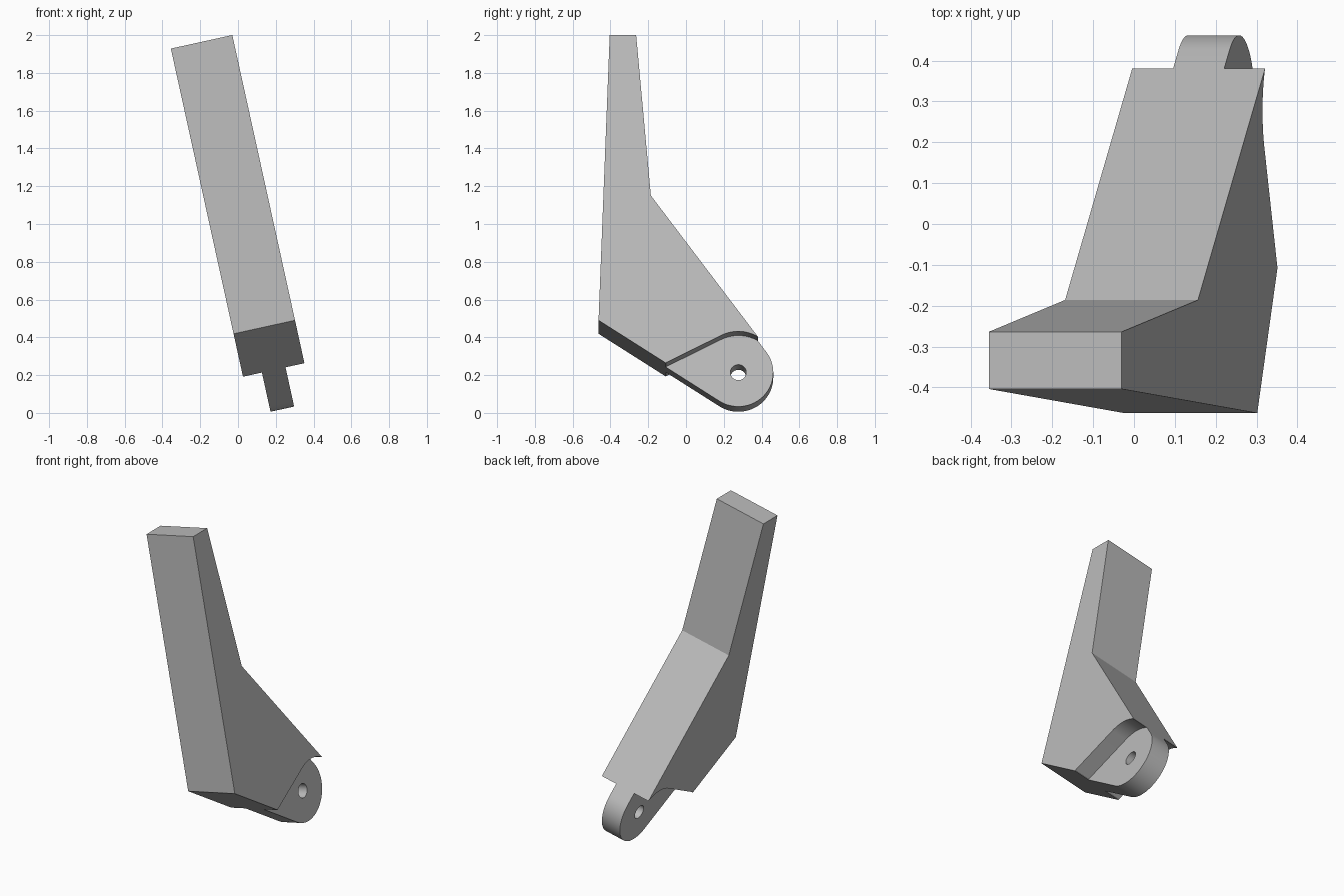
import bpy, bmesh
from math import radians, sin, cos

cube = bpy.data.objects.get("Cube")
if cube:
    bpy.data.objects.remove(cube, do_unlink=True)

TILT = radians(-12.4)
MID, HALF, TANG = 0.2335, 0.1665, 0.064   # centre plane, half widths
PY, PW = 0.277, 0.154                     # pivot centre

grey = bpy.data.materials.new("plain grey")
grey.use_nodes = True
grey.diffuse_color = (0.5, 0.5, 0.5, 1)
grey.node_tree.nodes["Principled BSDF"].inputs["Base Color"].default_value = (0.5, 0.5, 0.5, 1)


def arc(radius, start, end, steps):
    """Points on a circle around the pivot, angles in degrees."""
    angles = [radians(start + (end - start) * i / steps) for i in range(steps + 1)]
    return [(PY + radius * cos(a), PW + radius * sin(a)) for a in angles]


def slab(name, profile, x0, x1):
    """Extrude a side profile across the width, leaning with the arm."""
    bm = bmesh.new()
    face = bm.faces.new([bm.verts.new((x0, y, w)) for y, w in profile])
    ext = bmesh.ops.extrude_face_region(bm, geom=[face])
    moved = [g for g in ext["geom"] if isinstance(g, bmesh.types.BMVert)]
    bmesh.ops.translate(bm, verts=moved, vec=(x1 - x0, 0, 0))
    bmesh.ops.recalc_face_normals(bm, faces=bm.faces)
    mesh = bpy.data.meshes.new(name)
    bm.to_mesh(mesh)
    bm.free()
    mesh.materials.append(grey)
    obj = bpy.data.objects.new(name, mesh)
    obj.rotation_euler.y = TILT
    bpy.context.collection.objects.link(obj)
    return obj


# Arm with the rounded pivot end in one outline
outline = [(-0.463, 0.414)] + arc(0.185, -122.8, 36.4, 40)
outline += [(-0.186, 1.09), (-0.264, 1.96), (-0.404, 1.96)]
arm = slab("bracket_arm", outline, MID - HALF, MID + HALF)

# Side pockets that leave a thin tang, and the pin hole
pocket = [(-0.105, -0.4), (-0.105, 0.185)] + arc(0.2, 117, 15, 32) + [(0.8, 0.2), (0.8, -0.4)]
cutters = [
    slab("right_pocket_cutter", pocket, MID - 0.4, MID - TANG),
    slab("left_pocket_cutter", pocket, MID + TANG, MID + 0.4),
    slab("pin_hole_cutter", arc(0.042, 0, 350, 35), MID - 0.4, MID + 0.4),
]
bpy.ops.object.select_all(action="DESELECT")
bpy.context.view_layer.objects.active = arm
arm.select_set(True)
for cutter in cutters:
    cutter.hide_render = True
    mod = arm.modifiers.new(cutter.name, "BOOLEAN")
    mod.operation, mod.solver, mod.object = "DIFFERENCE", "EXACT", cutter
    bpy.ops.object.modifier_apply(modifier=mod.name)
    bpy.data.objects.remove(cutter, do_unlink=True)

bpy.ops.object.shade_smooth_by_angle(angle=radians(20))
